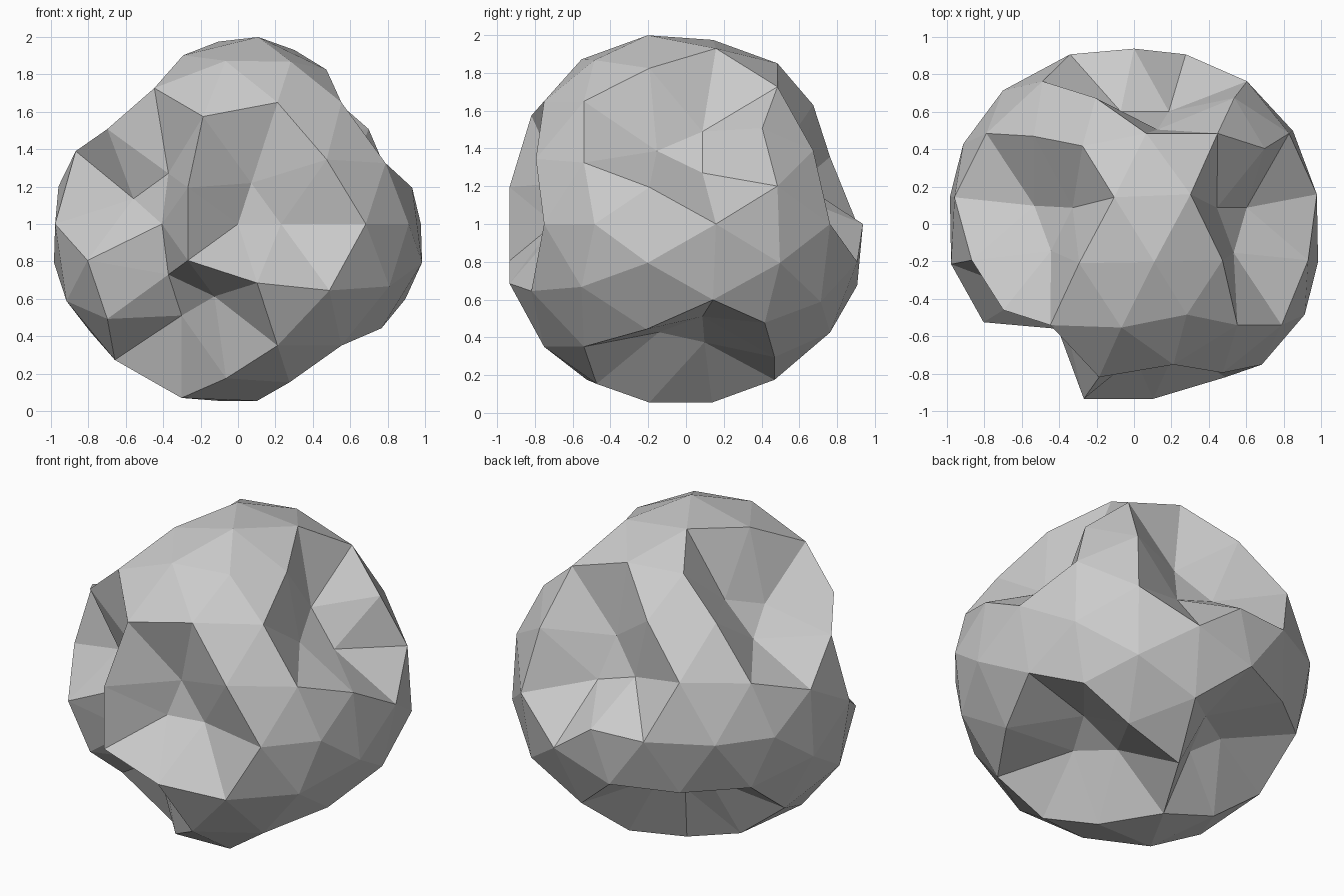
import bpy, bmesh
from math import cos, sin, pi
from itertools import combinations
from mathutils import Vector

if "Cube" in bpy.data.objects:
    bpy.data.objects.remove(bpy.data.objects["Cube"])

# Icosahedron corners with a five-fold axis along y
def ring(start, y):
    a = [start + k * 2 * pi / 5 for k in range(5)]
    return [Vector((0.8944 * cos(t), y, 0.8944 * sin(t))) for t in a]

corners = [Vector((0, -1, 0)), Vector((0, 1, 0))]
corners += ring(0, -0.4472) + ring(pi / 5, 0.4472)

def near(a, b):
    return (a - b).length < 1.2

# Split every edge in three and add a point in each face, on a unit sphere
points = list(corners)
for a, b in combinations(corners, 2):
    if near(a, b):
        points += [(2 * a + b).normalized(), (a + 2 * b).normalized()]
for a, b, c in combinations(corners, 3):
    if near(a, b) and near(b, c) and near(a, c):
        points.append((a + b + c).normalized())

# Directions of the dents: each one pushes a single triangle inwards
dents = [Vector(d).normalized() for d in (
    (0.449, -2.88, 0.326), (-1.997, -2.037, 0.606), (-1.193, -2.037, -1.711),
    (2.356, 0.156, 1.711), (0.359, 2.675, 1.104), (-1.947, 0.188, 2.162),
    (1.455, 0.188, -2.519), (-1.044, 1.689, -2.156))]

def radius(p):
    d = min((p - c).length for c in dents)
    if d < 0.35:
        return 0.67
    if d < 0.54:
        return 0.965
    return 0.995 if d < 0.72 else 1.02

# Faceted ball, then dent it
bm = bmesh.new()
for p in points:
    bm.verts.new(p)
bmesh.ops.convex_hull(bm, input=bm.verts[:])
for v in bm.verts:
    v.co = v.co * radius(v.co) + Vector((0, -0.028, 1))
bmesh.ops.recalc_face_normals(bm, faces=bm.faces[:])

mesh = bpy.data.meshes.new("dented_rock")
bm.to_mesh(mesh)
bm.free()
rock = bpy.data.objects.new("dented_rock", mesh)
bpy.context.collection.objects.link(rock)
